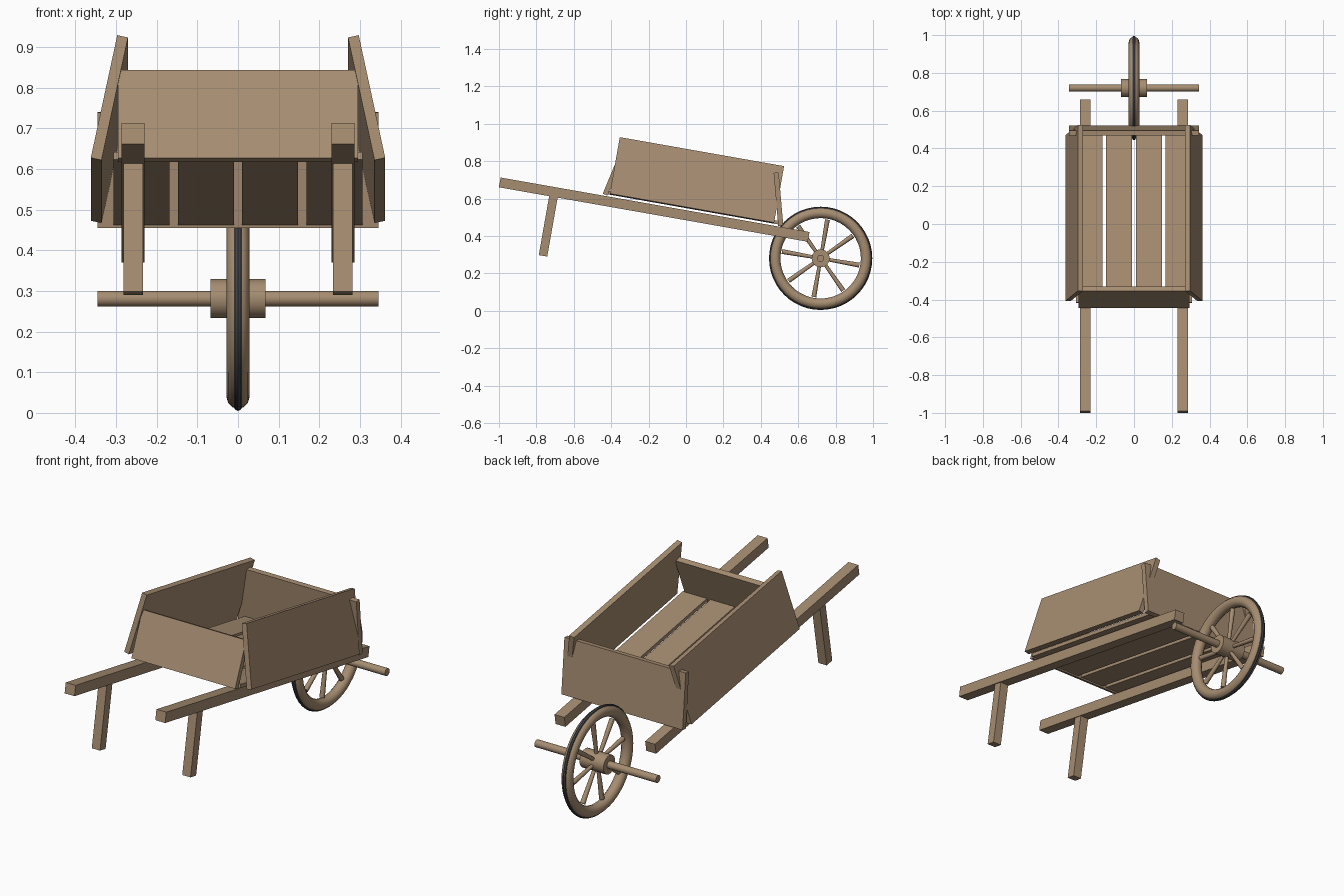
import bpy, bmesh, math
from mathutils import Matrix, Vector

old = bpy.data.objects.get("Cube")
if old:
    bpy.data.objects.remove(old, do_unlink=True)


def material(name, rgb):
    mat = bpy.data.materials.new(name)
    mat.use_nodes = True
    mat.diffuse_color = (*rgb, 1)
    mat.node_tree.nodes["Principled BSDF"].inputs["Base Color"].default_value = (*rgb, 1)
    return mat


WOOD = material("weathered wood", (0.38, 0.265, 0.165))
IRON = material("dark iron", (0.055, 0.057, 0.062))
TILT = Matrix.Rotation(math.radians(-10), 4, "X")
HUB = Vector((0, 0.72, 0.281))


def finish(name, bm, mat, smooth=False):
    bmesh.ops.recalc_face_normals(bm, faces=bm.faces)
    mesh = bpy.data.meshes.new(name)
    bm.to_mesh(mesh)
    bm.free()
    mesh.materials.append(mat)
    obj = bpy.data.objects.new(name, mesh)
    bpy.context.collection.objects.link(obj)
    if smooth:
        bpy.ops.object.select_all(action="DESELECT")
        obj.select_set(True)
        bpy.context.view_layer.objects.active = obj
        bpy.ops.object.shade_smooth_by_angle(angle=math.radians(40))
    return obj


def board(name, xs, ys, zs, frame=Matrix()):
    """Box between limits, placed in a frame of the tilted barrow body."""
    bm = bmesh.new()
    bmesh.ops.create_cube(bm, size=1)
    for v in bm.verts:
        local = [lo + (hi - lo) * (c + 0.5) for c, (lo, hi) in zip(v.co, (xs, ys, zs))]
        v.co = TILT @ frame @ Vector(local)
    return finish(name, bm, WOOD)


def hinge(x, y, z, degrees, axis):
    return Matrix.Translation((x, y, z)) @ Matrix.Rotation(math.radians(degrees), 4, axis)


def cylinder(bm, r1, r2, depth, matrix, segments):
    bmesh.ops.create_cone(bm, cap_ends=True, segments=segments, radius1=r1,
                          radius2=r2, depth=depth, matrix=matrix)


def ring(name, major, minor, mat, sides):
    """Torus around the axle, spun from a round section."""
    bm = bmesh.new()
    move = Matrix.Translation(HUB + Vector((0, 0, major)))
    bmesh.ops.create_circle(bm, segments=sides, radius=minor,
                            matrix=move @ Matrix.Rotation(math.pi / 2, 4, "Y")
                            @ Matrix.Rotation(math.pi / 2, 4, "X"))
    bmesh.ops.spin(bm, geom=bm.verts[:] + bm.edges[:], cent=HUB, axis=(1, 0, 0),
                   angle=math.tau, steps=48, use_merge=True)
    bmesh.ops.remove_doubles(bm, verts=bm.verts, dist=0.0001)
    return finish(name, bm, mat, True)


# Handles, legs and leaning sides
for side, s in (("left", 1), ("right", -1)):
    board(side + "_handle", sorted((s * 0.23, s * 0.286)), (-1.1, 0.577), (0.477, 0.53))
    board(side + "_leg", sorted((s * 0.234, s * 0.281)), (-0.827, -0.781), (0.157, 0.485))
    board(side + "_side_board", sorted((0, -s * 0.027)), (-0.51, 0.382), (0, 0.313),
          hinge(s * 0.362, 0, 0.547, -12 * s, "Y"))

# End boards
board("handle_end_board", (-0.295, 0.295), (0, 0.027), (0, 0.234),
      hinge(0, -0.547, 0.54, -12.5, "X"))
board("wheel_end_board", (-0.345, 0.345), (-0.027, 0), (0, 0.285),
      hinge(0, 0.433, 0.54, 15, "X"))

# Floor planks
for i in range(4):
    x = (i - 1.5) * 0.158
    board(f"floor_plank_{i + 1}", (x - 0.069, x + 0.069), (-0.52, 0.41), (0.541, 0.56))

# Wheel rim and tyre
ring("wheel_rim", 0.243, 0.028, WOOD, 12)
ring("wheel_tyre", 0.266, 0.01, IRON, 8)

# Axle and hub
across = Matrix.Translation(HUB) @ Matrix.Rotation(math.pi / 2, 4, "Y")
for name, radius, length in (("axle", 0.019, 0.69), ("hub", 0.048, 0.136)):
    bm = bmesh.new()
    cylinder(bm, radius, radius, length, across, 24)
    finish(name, bm, WOOD, True)

# Spokes
bm = bmesh.new()
for i in range(8):
    turn = Matrix.Rotation(math.radians(-10 + 45 * i), 4, "X")
    cylinder(bm, 0.009, 0.013, 0.18,
             Matrix.Translation(HUB) @ turn @ Matrix.Translation((0, 0, 0.12)), 12)
finish("spokes", bm, WOOD, True)
